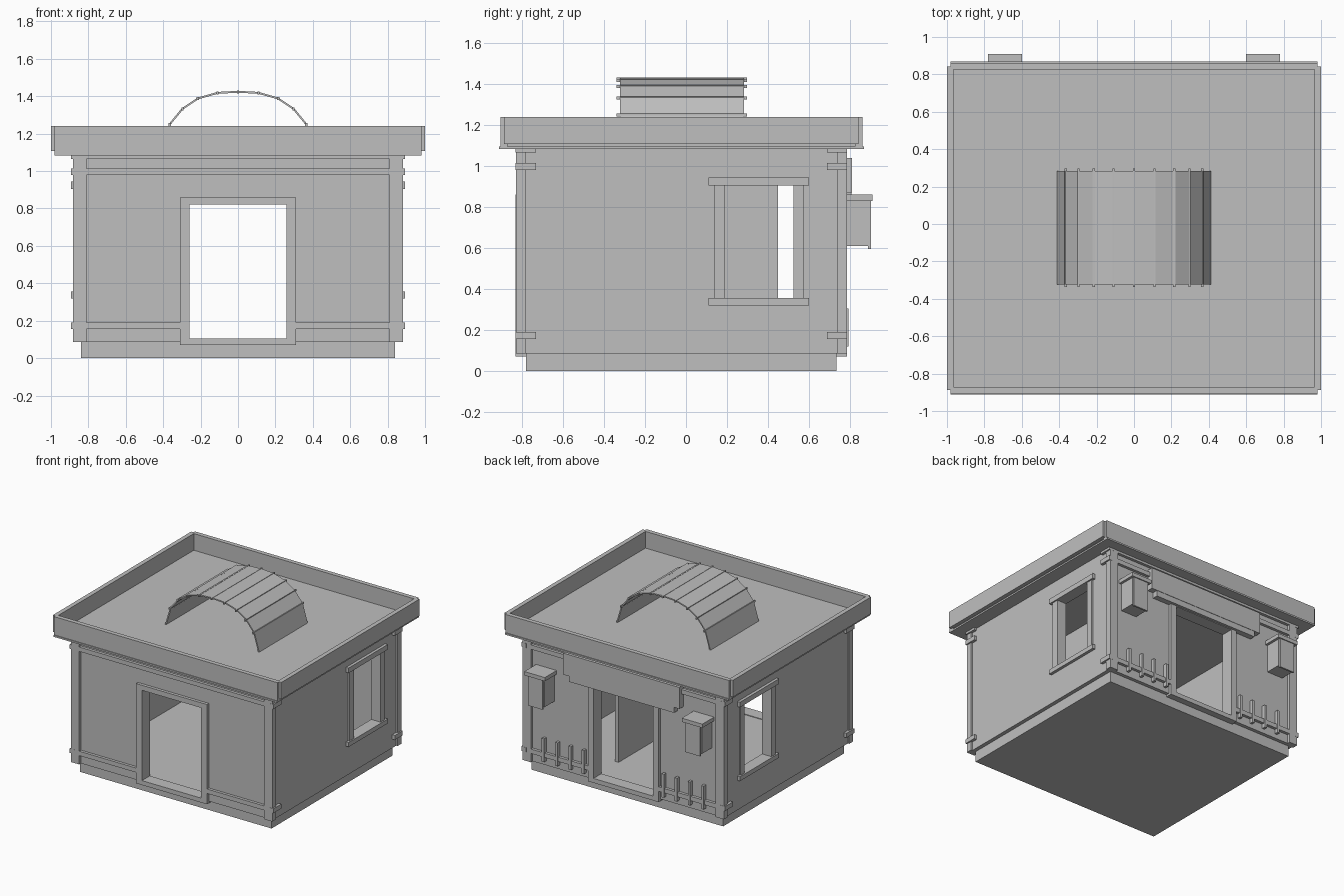
import bpy, bmesh, math
from mathutils import Vector

if "Cube" in bpy.data.objects:
    bpy.data.objects.remove(bpy.data.objects["Cube"])

YC = -0.0225          # depth centre of the building
plaster = bpy.data.materials.new("plain_grey")
plaster.diffuse_color = (0.52, 0.52, 0.52, 1)
plaster.use_nodes = True
plaster.node_tree.nodes["Principled BSDF"].inputs["Base Color"].default_value = plaster.diffuse_color


def finish(name, bm):
    bmesh.ops.recalc_face_normals(bm, faces=bm.faces)
    me = bpy.data.meshes.new(name)
    bm.to_mesh(me)
    bm.free()
    me.materials.append(plaster)
    ob = bpy.data.objects.new(name, me)
    bpy.context.collection.objects.link(ob)
    return ob


def add_box(bm, x0, x1, y0, y1, z0, z1):
    vs = bmesh.ops.create_cube(bm, size=1)["verts"]
    for v in vs:
        v.co = Vector(((x0 + x1) / 2 + v.co.x * (x1 - x0),
                       (y0 + y1) / 2 + v.co.y * (y1 - y0),
                       (z0 + z1) / 2 + v.co.z * (z1 - z0)))


def boxes(name, items):
    bm = bmesh.new()
    for b in items:
        add_box(bm, *b)
    return finish(name, bm)


def span(s, a, b):
    """Sorted mirrored interval."""
    return tuple(sorted((s * a, s * b)))


def depth(s, a, b):
    lo, hi = span(s, a, b)
    return (YC + lo, YC + hi)


# Base slab with the indoor floor
boxes("base", [(-0.84, 0.84, -0.78, 0.735, 0, 0.087)])
boxes("floor", [(-0.82, 0.82, -0.75, 0.705, 0.08, 0.1)])

BEAMS = ((0.155, 0.19), (0.98, 1.015), (1.065, 1.085))

# Front and back facades share one layout
for s, side in ((-1, "front"), (1, "back")):
    wall = depth(s, 0.715, 0.785)
    trim = depth(s, 0.76, 0.8075)
    frame = depth(s, 0.71, 0.809)
    boxes(side + "_wall", [
        (-0.87, -0.28, *wall, 0.085, 1.085),
        (0.28, 0.87, *wall, 0.085, 1.085),
        (-0.28, 0.28, *wall, 0.84, 1.085)])
    boxes(side + "_door_frame", [
        (-0.31, -0.26, *frame, 0.07, 0.86),
        (0.26, 0.31, *frame, 0.07, 0.86),
        (-0.26, 0.26, *frame, 0.82, 0.86),
        (-0.26, 0.26, *frame, 0.07, 0.105)])
    beams = []
    for z0, z1 in BEAMS:
        if z0 < 0.5:
            beams += [(*span(m, 0.31, 0.81), *trim, z0, z1) for m in (-1, 1)]
        else:
            beams.append((-0.81, 0.81, *trim, z0, z1))
    boxes(side + "_beams", beams)
    # Corner posts and the bands that wrap them
    boxes(side + "_corner_posts",
          [(*span(m, 0.81, 0.882), *trim, 0.085, 1.085) for m in (-1, 1)])
    boxes(side + "_corner_bands",
          [(*span(m, 0.85, 0.893), *depth(s, 0.71, 0.8085), z0, z1)
           for m in (-1, 1) for z0, z1 in BEAMS])

# Side walls with window openings, jambs, sill and lintel
W0, W1, Z0, Z1 = 0.19, 0.525, 0.355, 0.905
for m, side in ((1, "right"), (-1, "left")):
    x = span(m, 0.80, 0.87)
    boxes(side + "_wall", [
        (*x, -0.80, W0, 0.085, 1.085),
        (*x, W1, 0.755, 0.085, 1.085),
        (*x, W0, W1, 0.085, Z0),
        (*x, W0, W1, Z1, 1.085)])
    boxes(side + "_window_frame", [
        (*span(m, 0.80, 0.882), W0 - 0.053, W0, Z0, Z1),
        (*span(m, 0.80, 0.882), W1, W1 + 0.05, Z0, Z1),
        (*span(m, 0.80, 0.893), 0.11, 0.60, 0.32, Z0),
        (*span(m, 0.80, 0.893), 0.11, 0.60, Z1, 0.945)])

# Indoor partition beside the passage
boxes("partition", [(0.275, 0.305, -0.74, 0.45, 0.1, 1.085)])

# Roof slab, cornice and parapet boards
boxes("cornice", [(-0.98, 0.98, -0.912, 0.868, 1.083, 1.096)])
boxes("roof_deck", [(-0.97, 0.97, -0.895, 0.85, 1.09, 1.108)])
boxes("parapet", [(*span(m, 0.965, 1.0), -0.887, 0.842, 1.107, 1.24) for m in (-1, 1)]
      + [(-0.98, 0.98, *depth(s, 0.848, 0.883), 1.096, 1.24) for s in (-1, 1)])

# Arched roof light: thin faceted sheet with a rib at each bend
half = [(0.41, 1.10), (0.365, 1.25), (0.297, 1.333), (0.215, 1.388), (0.11, 1.418)]
arch = [(-x, z) for x, z in half] + [(0, 1.424)] + [(x, z) for x, z in reversed(half)]
bm = bmesh.new()
rows = [[bm.verts.new((x, y, z)) for y in (-0.323, 0.283)] for x, z in arch]
for a, b in zip(rows, rows[1:]):
    bm.faces.new((a[0], b[0], b[1], a[1]))
sheet = finish("arched_sheet", bm)
mod = sheet.modifiers.new("thickness", "SOLIDIFY")
mod.thickness = 0.01
mod.offset = 0
boxes("arch_ribs", [(x - 0.006, x + 0.006, -0.338, 0.298, z - 0.008, z + 0.007)
                    for x, z in arch])

# Back sign board with a lower step
boxes("sign_board", [(-0.51, 0.51, 0.76, 0.81, 0.87, 1.04),
                     (-0.46, 0.46, 0.76, 0.807, 0.825, 0.88)])

# Wall lanterns and low stakes either side of the back door
for m, side in ((1, "right"), (-1, "left")):
    boxes(side + "_lantern", [
        (*span(m, 0.60, 0.78), 0.76, 0.91, 0.83, 0.86),
        (*span(m, 0.62, 0.76), 0.76, 0.888, 0.61, 0.83),
        (*span(m, 0.625, 0.755), 0.888, 0.902, 0.595, 0.83)])
    boxes(side + "_stakes", [
        (*span(m, c - 0.01, c + 0.01), 0.76, 0.792, 0.12, 0.305)
        for c in (0.35, 0.465, 0.58, 0.70)])
